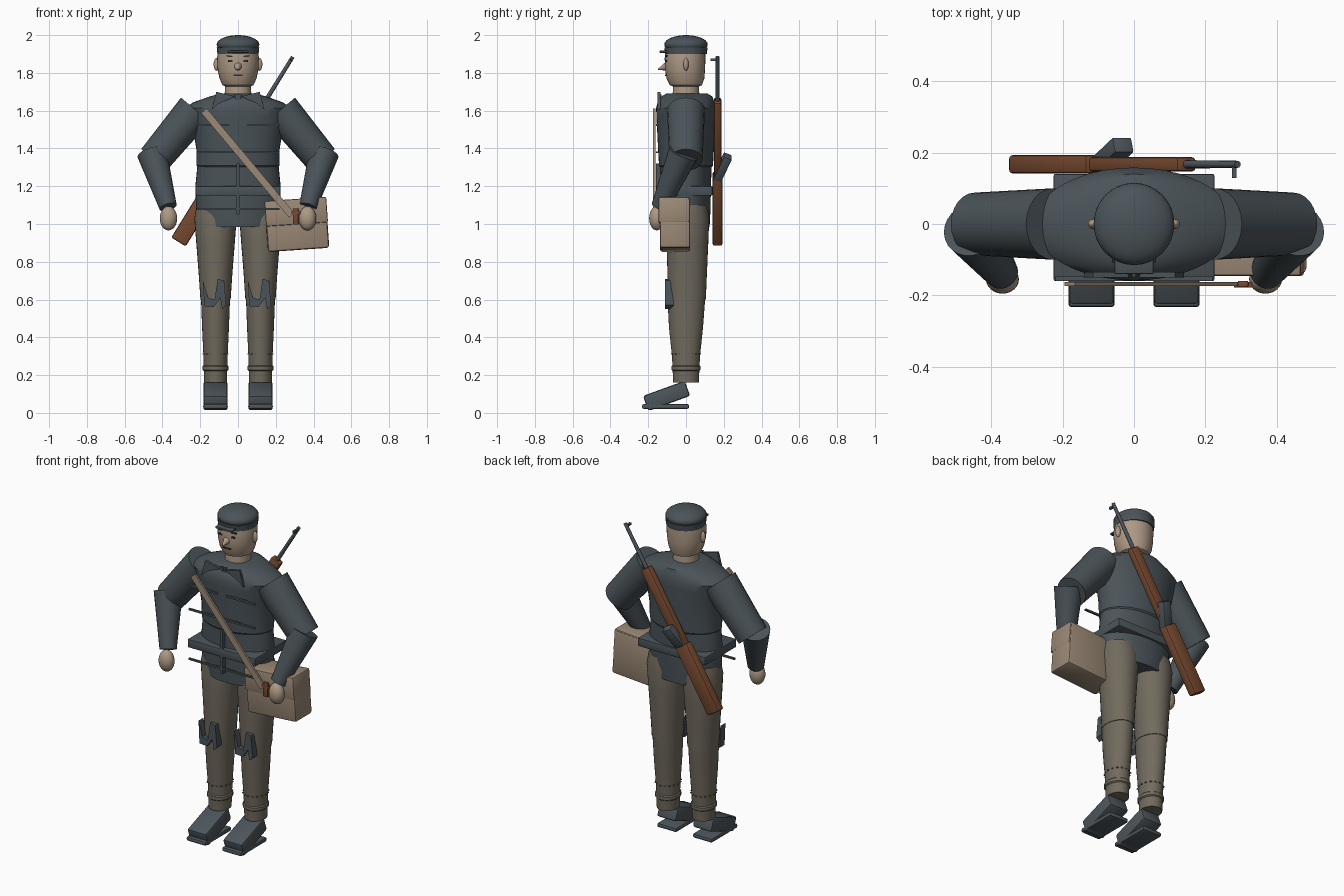
import bpy, bmesh, math
from mathutils import Vector, Matrix

if "Cube" in bpy.data.objects:
    bpy.data.objects.remove(bpy.data.objects["Cube"])


def material(name, rgb):
    m = bpy.data.materials.new(name)
    m.diffuse_color = (*rgb, 1)
    m.use_nodes = True
    m.node_tree.nodes["Principled BSDF"].inputs["Base Color"].default_value = m.diffuse_color
    return m


CLOTH = material("slate cloth", (0.070, 0.088, 0.100))
TROUSER = material("drab trousers", (0.165, 0.145, 0.112))
SKIN = material("skin", (0.42, 0.32, 0.235))
CANVAS = material("tan canvas", (0.33, 0.25, 0.18))
WOOD = material("brown wood", (0.19, 0.07, 0.03))
METAL = material("dark metal", (0.075, 0.092, 0.105))
DARK = material("dark detail", (0.025, 0.025, 0.028))


def finish(name, bm, mat, angle=35):
    bmesh.ops.recalc_face_normals(bm, faces=bm.faces[:])
    me = bpy.data.meshes.new(name)
    bm.to_mesh(me)
    bm.free()
    me.materials.append(mat)
    me.polygons.foreach_set("use_smooth", [True] * len(me.polygons))
    me.set_sharp_from_angle(angle=math.radians(angle))
    ob = bpy.data.objects.new(name, me)
    bpy.context.collection.objects.link(ob)
    return ob


def loft(name, rings, mat, x=0, n=32):
    """Stack of ellipses: (z, rx, ry, y centre)."""
    bm = bmesh.new()
    loops = []
    for z, rx, ry, y in rings:
        loops.append([bm.verts.new((x + rx * math.cos(2 * math.pi * i / n),
                                    y + ry * math.sin(2 * math.pi * i / n), z)) for i in range(n)])
    for a, b in zip(loops, loops[1:]):
        for i in range(n):
            bm.faces.new((a[i], a[(i + 1) % n], b[(i + 1) % n], b[i]))
    bm.faces.new(loops[0][::-1])
    bm.faces.new(loops[-1])
    return finish(name, bm, mat)


def tube(name, p, q, r0, r1, mat, n=24):
    p, q = Vector(p), Vector(q)
    bm = bmesh.new()
    bmesh.ops.create_cone(bm, cap_ends=True, segments=n, radius1=r0, radius2=r1, depth=(q - p).length)
    rot = (q - p).to_track_quat('Z', 'Y').to_matrix().to_4x4()
    bm.transform(Matrix.Translation((p + q) / 2) @ rot)
    return finish(name, bm, mat)


def ball(name, c, r, mat):
    bm = bmesh.new()
    bmesh.ops.create_uvsphere(bm, u_segments=24, v_segments=14, radius=1)
    bm.transform(Matrix.Translation(c) @ Matrix.Diagonal((*r, 1)))
    return finish(name, bm, mat)


def box(name, c, size, mat, rot=None, bevel=0.0):
    bm = bmesh.new()
    bmesh.ops.create_cube(bm, size=1)
    bm.transform(Matrix.Diagonal((*size, 1)))
    if bevel:
        bmesh.ops.bevel(bm, geom=bm.edges[:], offset=bevel, segments=2, affect='EDGES', profile=0.5)
    bm.transform(Matrix.Translation(c) @ (rot or Matrix.Identity(4)))
    return finish(name, bm, mat)


def bar(name, p, q, w, d, mat, bevel=0.0):
    """Box running from p to q; w across, d along y."""
    p, q = Vector(p), Vector(q)
    z = (q - p).normalized()
    x = Vector((0, 1, 0)).cross(z).normalized()
    rot = Matrix((x, z.cross(x), z)).transposed().to_4x4()
    return box(name, (p + q) / 2, (w, d, (q - p).length), mat, rot, bevel)


def plate(name, pts, y, depth, mat):
    """Extruded outline in the xz plane."""
    bm = bmesh.new()
    f = bm.faces.new([bm.verts.new((x, y, z)) for x, z in pts])
    ext = bmesh.ops.extrude_face_region(bm, geom=[f])
    for v in ext["geom"]:
        if isinstance(v, bmesh.types.BMVert):
            v.co.y += depth
    return finish(name, bm, mat)


# Head, neck and cap
loft("head", [(1.725, .06, .062, 0), (1.735, .082, .085, 0), (1.77, .098, .1, -.003), (1.82, .108, .106, -.005),
              (1.88, .111, .108, -.005), (1.95, .1, .1, 0)], SKIN)
loft("neck", [(1.66, .072, .072, 0), (1.74, .068, .068, 0)], SKIN)
ball("cap", (0, 0, 1.95), (.113, .115, .05), CLOTH)
loft("cap_band", [(1.9, .109, .11, 0), (1.935, .113, .115, 0)], CLOTH)
box("visor", (0, -.105, 1.912), (.11, .07, .012), CLOTH, bevel=.004)
tube("nose", (0, -.1, 1.835), (0, -.148, 1.818), .024, .003, SKIN, 12)
box("mouth", (0, -.106, 1.788), (.05, .008, .007), DARK)
for s in (-1, 1):
    ball("ear", (s * .113, 0, 1.845), (.016, .014, .034), SKIN)
    box("eye", (s * .04, -.1045, 1.862), (.024, .008, .011), DARK)
    box("brow", (s * .042, -.103, 1.888), (.04, .009, .007), DARK, Matrix.Rotation(-s * .12, 4, 'Y'))

# Jacket body, skirt and belt
loft("jacket", [(1.30, .212, .135, 0), (1.31, .22, .143, 0), (1.40, .221, .148, 0), (1.50, .238, .153, 0),
                (1.57, .262, .157, 0), (1.615, .28, .158, 0), (1.645, .235, .15, 0), (1.675, .15, .135, .005),
                (1.69, .09, .11, .005)], CLOTH, n=40)
loft("jacket_skirt", [(.985, .20, .125, 0), (1.08, .222, .13, 0), (1.2, .226, .132, 0), (1.31, .215, .136, 0)], CLOTH, n=40)
box("belt", (0, -.01, 1.175), (.45, .30, .05), CLOTH, bevel=.005)
box("front_placket", (0, -.145, 1.185), (.014, .03, .27), CLOTH)
for z in (1.38, 1.08):
    box("front_seam", (0, -.152, z), (.44, .012, .01), CLOTH)
for s in (-1, 1):
    box("pocket_flap", (s * .125, -.152, 1.525), (.19, .014, .011), CLOTH)
    plate("collar", [(s * .015, 1.675), (s * .115, 1.70), (s * .14, 1.605), (s * .105, 1.635)], -.15, .015, CLOTH)
    plate("collar_tip", [(s * .001, 1.63), (s * .02, 1.685), (s * .001, 1.685)], -.142, .012, CLOTH)

for s in (-1, 1):
    # Arms and hands
    tube("upper_arm", (s * .225, 0, 1.605), (s * .445, 0, 1.34), .1, .088, CLOTH)
    tube("forearm", (s * .455, -.015, 1.375), (s * .37, -.138, 1.09), .08, .047, CLOTH)
    ball("hand", (s * .368, -.155, 1.03), (.046, .04, .064), SKIN)

    # Trouser legs with gathered cuffs
    x = s * .119
    loft("thigh", [(.6, .08, .1, .005), (.72, .088, .104, .006), (.9, .102, .11, .008), (1.03, .112, .113, .01),
                   (1.1, .1, .1, .01)], TROUSER, x)
    loft("lower_leg", [(.16, .06, .068, 0), (.3, .064, .074, 0), (.45, .071, .09, 0), (.61, .077, .1, .002)], TROUSER, x)
    loft("cuff_band", [(.222, .062, .07, 0), (.228, .069, .077, 0), (.246, .069, .077, 0), (.252, .063, .071, 0)], TROUSER, x)
    for i in range(16):
        a = 2 * math.pi * i / 16
        box("cuff_stitch", (x + .065 * math.cos(a), .075 * math.sin(a), .312), (.01, .01, .006), TROUSER)

    # Ragged knee patch
    plate("knee_patch", [(x - .066, .70), (x - .04, .61), (x - .005, .60), (x + .012, .71), (x + .045, .70),
                         (x + .057, .57), (x + .035, .55), (x + .025, .61), (x - .01, .56), (x - .06, .565)],
          -.112, .045, CLOTH)

    # Boots: tilted upper on a thin sole
    box("boot", (x, -.103, .09), (.128, .235, .085), METAL, Matrix.Rotation(math.radians(20), 4, 'X'), .012)
    box("boot_sole", (x, -.108, .034), (.13, .25, .026), METAL, bevel=.01)

# Shoulder bag, flap and strap
tilt = Matrix.Rotation(math.radians(-4), 4, 'Y')
box("bag", (.312, -.058, .995), (.325, .16, .265), CANVAS, tilt, .014)
box("bag_flap", (.308, -.064, 1.065), (.328, .162, .135), CANVAS, tilt, .008)
bar("bag_strap", (-.18, -.168, 1.6), (.285, -.168, 1.045), .038, .012, CANVAS)
box("strap_buckle", (.305, -.168, 1.04), (.03, .018, .085), WOOD, bevel=.004)
box("buckle_bar", (.305, -.17, 1.06), (.05, .016, .016), WOOD)

# Slung rifle
butt, muzzle = Vector((-.315, .167, .905)), Vector((.29, .167, 1.885))


def along(t):
    return butt.lerp(muzzle, t)


bar("rifle_butt", along(0), along(.36), .09, .052, WOOD, .01)
bar("rifle_forestock", along(.3), along(.765), .064, .04, WOOD, .009)
tube("rifle_barrel", along(.6), along(1), .013, .010, METAL, 12)
box("rifle_sight", along(.985) + Vector((0, -.018, 0)), (.012, .04, .014), METAL)
bar("rifle_magazine", (-.09, .165, 1.24), (-.03, .222, 1.36), .06, .045, METAL, .005)
